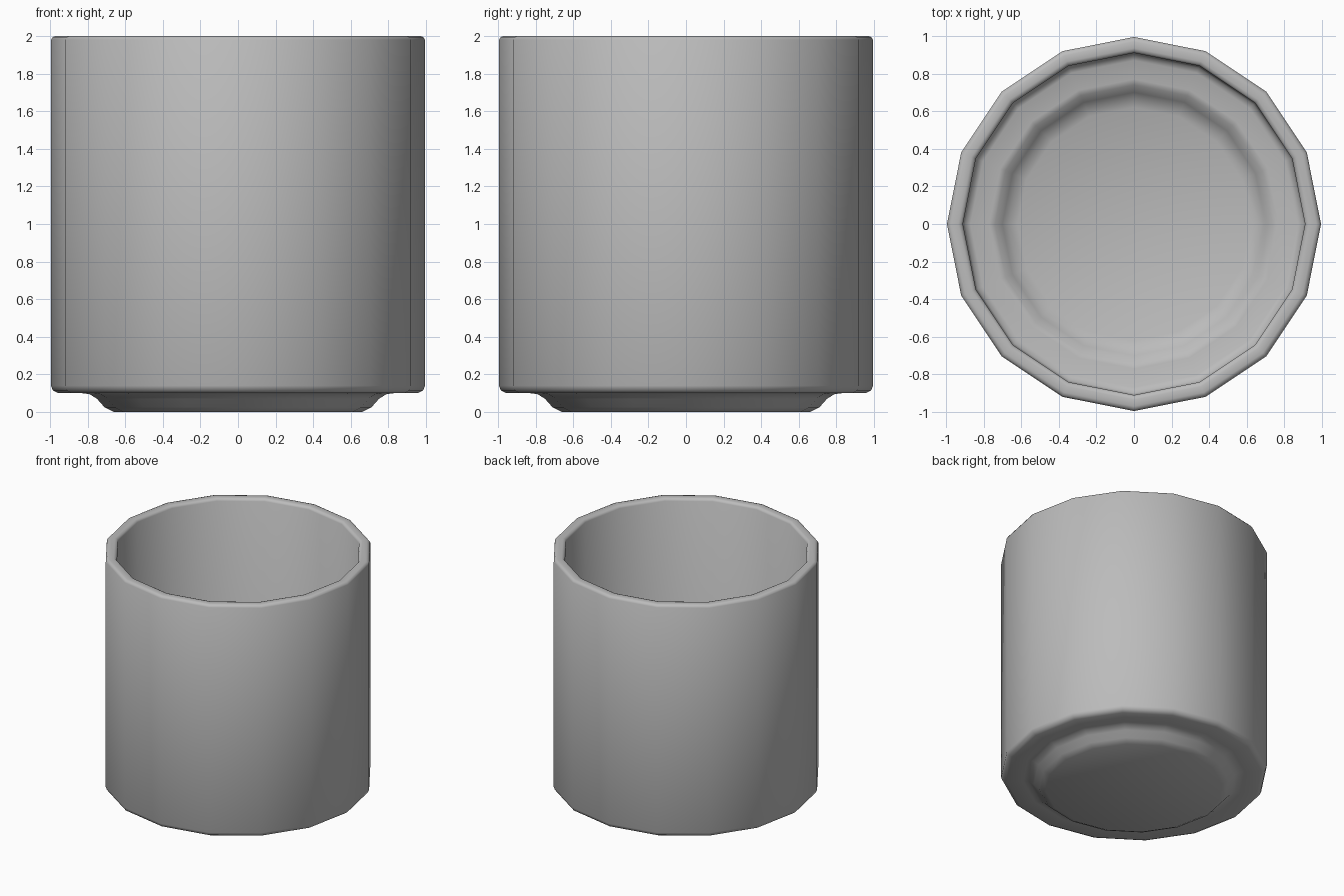
import bpy
import bmesh
from math import radians
from mathutils import Vector

SIDES = 16

if "Cube" in bpy.data.objects:
    bpy.data.objects.remove(bpy.data.objects["Cube"])

# Plain grey glaze
glaze = bpy.data.materials.new("grey_glaze")
glaze.use_nodes = True
glaze.diffuse_color = (0.5, 0.5, 0.5, 1)
glaze.node_tree.nodes["Principled BSDF"].inputs["Base Color"].default_value = (0.5, 0.5, 0.5, 1)

# Cup profile (radius, height): foot, outer wall, rim, inner wall, sunken floor
foot = [(0, 0), (0.66, 0), (0.71, 0.025), (0.75, 0.07), (0.79, 0.095), (0.83, 0.1)]
outer = [(0.955, 0.1), (0.985, 0.115), (0.995, 0.14), (0.995, 1.98)]
rim = [(0.985, 1.995), (0.97, 2), (0.935, 2), (0.92, 1.995), (0.91, 1.98)]
inner = [(0.91, 0.22), (0.9, 0.195), (0.87, 0.18), (0.77, 0.18)]
floor = [(0.74, 0.17), (0.7, 0.125), (0.67, 0.1), (0.62, 0.08), (0, 0.08)]


def lathe(name, profile):
    bm = bmesh.new()
    verts = [bm.verts.new((r, 0, z)) for r, z in profile]
    edges = [bm.edges.new(pair) for pair in zip(verts, verts[1:])]
    bmesh.ops.spin(bm, geom=verts + edges, cent=Vector(), axis=(0, 0, 1),
                   angle=radians(360), steps=SIDES, use_duplicate=False)
    bmesh.ops.remove_doubles(bm, verts=bm.verts, dist=0.0005)
    bmesh.ops.recalc_face_normals(bm, faces=bm.faces)
    mesh = bpy.data.meshes.new(name)
    bm.to_mesh(mesh)
    bm.free()
    mesh.materials.append(glaze)
    obj = bpy.data.objects.new(name, mesh)
    bpy.context.collection.objects.link(obj)
    return obj


cup = lathe("cup", foot + outer + rim + inner + floor)

# Smooth shading with sharp edges kept
bpy.ops.object.select_all(action="DESELECT")
cup.select_set(True)
bpy.context.view_layer.objects.active = cup
bpy.ops.object.shade_smooth_by_angle(angle=radians(50))
